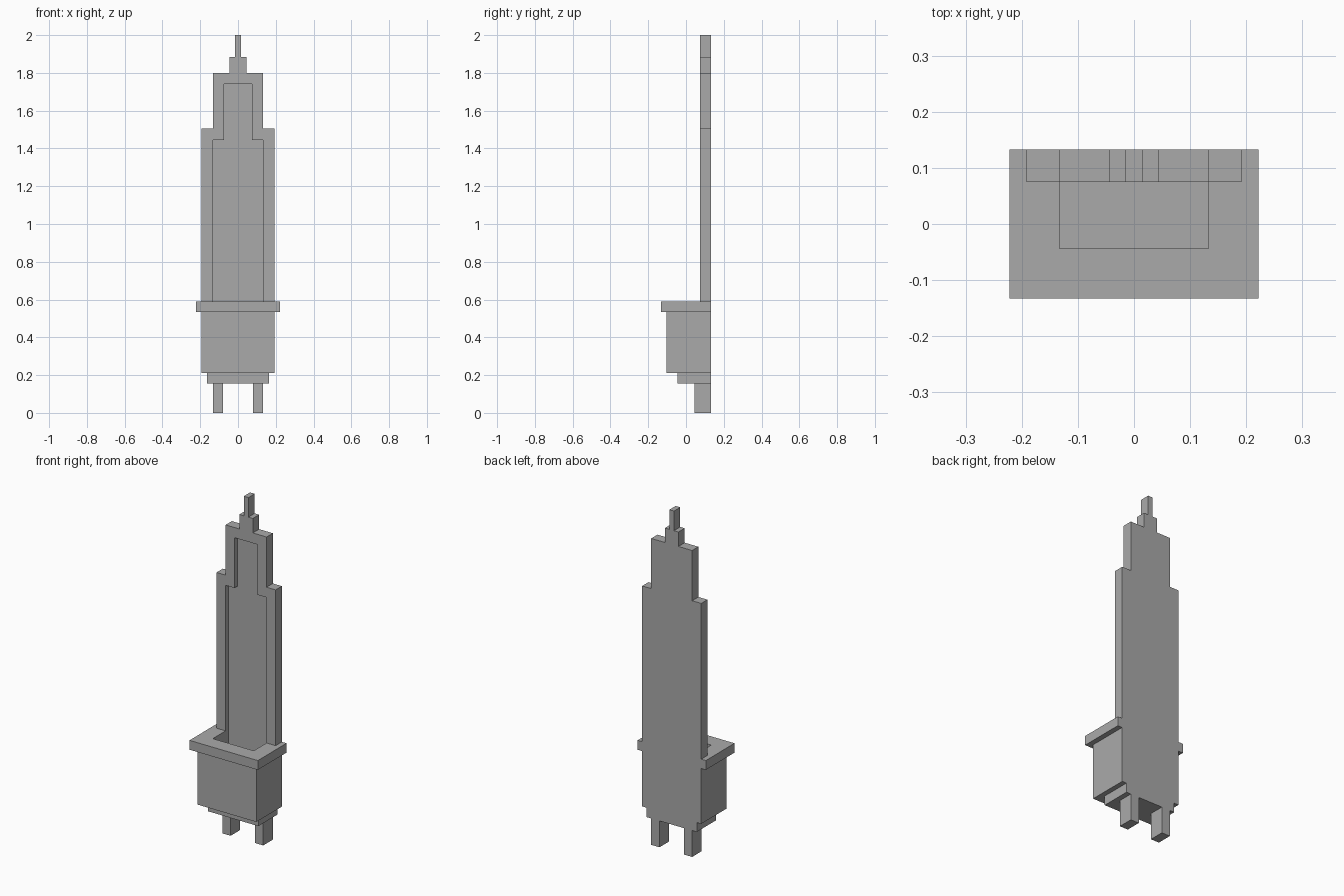
import bpy
import bmesh
from mathutils import Vector

cube = bpy.data.objects.get("Cube")
if cube:
    bpy.data.objects.remove(cube, do_unlink=True)

grey = bpy.data.materials.new("stone grey")
grey.use_nodes = True
colour = (0.4, 0.4, 0.4, 1)
grey.diffuse_color = colour
grey.node_tree.nodes["Principled BSDF"].inputs["Base Color"].default_value = colour


def prism(name, half, start, end, axis):
    """Mirror a half outline in x, then extrude it along y or z."""
    outline = half + [(-x, v) for x, v in reversed(half)]
    along_y = axis == "y"
    bm = bmesh.new()
    verts = [bm.verts.new((x, start, v) if along_y else (x, v, start)) for x, v in outline]
    face = bm.faces.new(verts)
    solid = bmesh.ops.extrude_face_region(bm, geom=[face])
    step = Vector((0, end - start, 0)) if along_y else Vector((0, 0, end - start))
    moved = [g for g in solid["geom"] if isinstance(g, bmesh.types.BMVert)]
    bmesh.ops.translate(bm, verts=moved, vec=step)
    bmesh.ops.recalc_face_normals(bm, faces=bm.faces)
    mesh = bpy.data.meshes.new(name)
    bm.to_mesh(mesh)
    bm.free()
    mesh.materials.append(grey)
    obj = bpy.data.objects.new(name, mesh)
    bpy.context.collection.objects.link(obj)
    return obj


# Shared depths and heights
BACK, PANEL, FRAME = 0.133, 0.104, 0.075
PLATE, BASIN, RIM, TOP = 0.155, 0.21, 0.535, 0.59

# Stepped crown, shared by the panel and the frame
crown = [(0.192, TOP), (0.192, 1.505), (0.133, 1.505), (0.133, 1.8),
         (0.044, 1.8), (0.044, 1.885), (0.015, 1.885), (0.015, 2.0)]

# Back panel carries the whole stepped silhouette
lower = [(0.163, PLATE), (0.163, BASIN), (0.192, BASIN), (0.192, RIM),
         (0.222, RIM), (0.222, TOP)]
prism("back_panel", lower + crown, PANEL, BACK, "y")

# Raised frame around the stepped recess
recess = [(0.075, 1.74), (0.075, 1.445), (0.133, 1.445), (0.133, TOP)]
prism("raised_frame", recess + crown, FRAME, PANEL, "y")


def trough(name, width, front, bottom, top):
    """U-shaped wall that leaves the well open above and against the panel."""
    half = [(0.133, -0.044), (0.133, PANEL), (width, PANEL), (width, front)]
    return prism(name, half, bottom, top, "z")


# Basin walls, overhanging rim, floor and underside plate
trough("basin_wall", 0.192, -0.104, BASIN, RIM)
trough("basin_rim", 0.222, -BACK, RIM, TOP)
prism("basin_floor", [(0.133, -0.044), (0.133, PANEL)], BASIN, 0.27, "z")
prism("bottom_plate", [(0.163, -0.044), (0.163, PANEL)], PLATE, BASIN, "z")

# Two square feet
for side, x in (("left", 0.106), ("right", -0.106)):
    foot = prism(side + "_foot", [(0.027, 0.044), (0.027, BACK)], 0, PLATE, "z")
    foot.location.x = x
